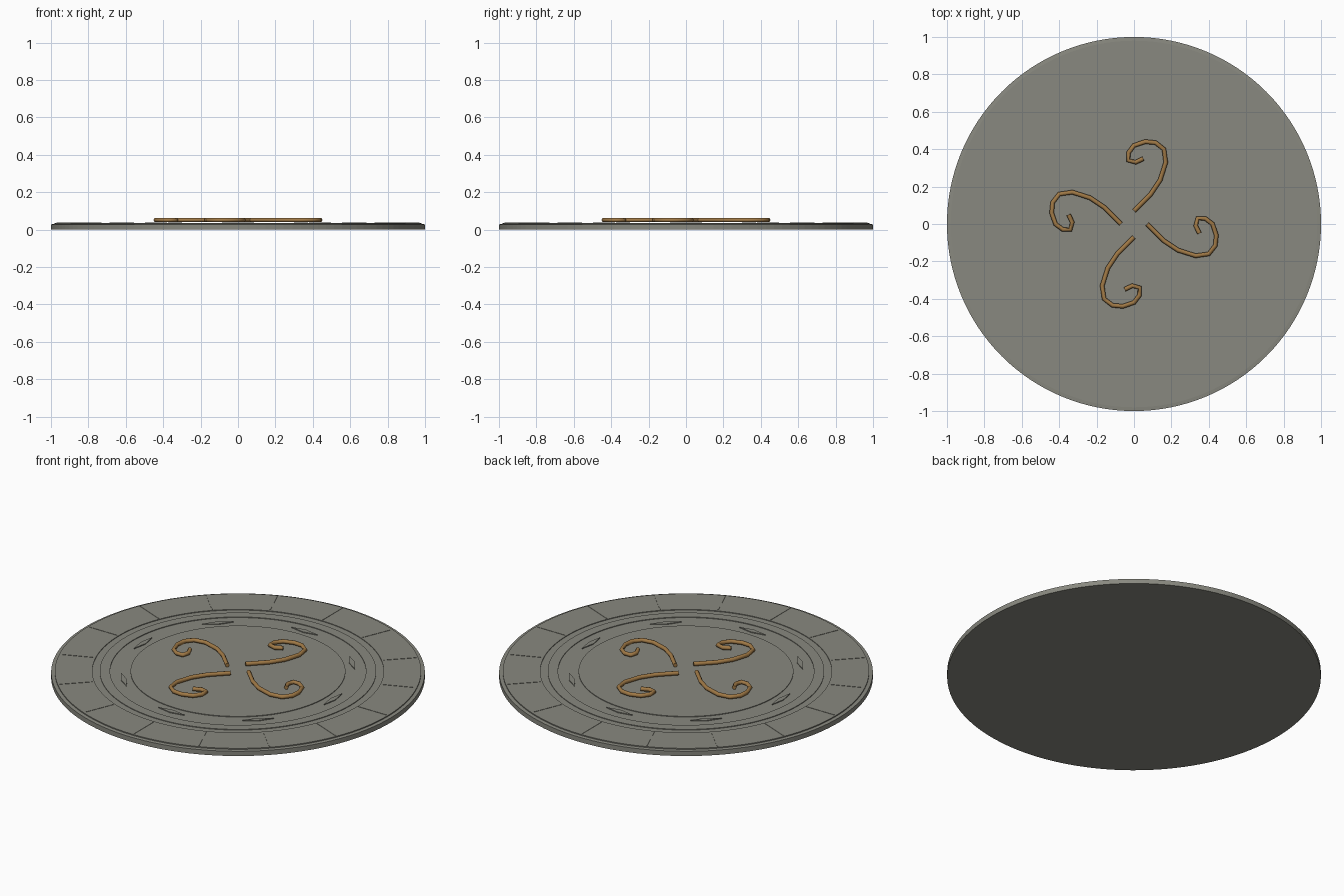
import bpy, bmesh, math
from mathutils import Matrix, Vector

cube = bpy.data.objects.get("Cube")
if cube:
    bpy.data.objects.remove(cube, do_unlink=True)


def material(name, rgb):
    m = bpy.data.materials.new(name)
    m.use_nodes = True
    m.diffuse_color = (*rgb, 1)
    m.node_tree.nodes["Principled BSDF"].inputs["Base Color"].default_value = (*rgb, 1)
    return m


stone = material("grey stone", (0.25, 0.25, 0.215))
bronze = material("bronze", (0.35, 0.19, 0.06))
dark = material("dark metal", (0.04, 0.04, 0.037))


def finish(name, bm, mat):
    bmesh.ops.recalc_face_normals(bm, faces=bm.faces)
    mesh = bpy.data.meshes.new(name)
    bm.to_mesh(mesh)
    bm.free()
    mesh.materials.append(mat)
    ob = bpy.data.objects.new(name, mesh)
    bpy.context.collection.objects.link(ob)
    return ob


# Round slab with shallow concentric steps, as one turned profile
TOP, LOW = 0.036, 0.032
profile = [(0, 0), (1, 0), (1, 0.028), (0.98, 0.03), (0.98, TOP),
           (0.78, TOP), (0.78, LOW), (0.74, LOW), (0.74, TOP),
           (0.685, TOP), (0.685, LOW), (0.575, LOW), (0.575, TOP), (0, TOP)]
bm = bmesh.new()
verts = [bm.verts.new((r, 0, z)) for r, z in profile]
edges = [bm.edges.new(pair) for pair in zip(verts, verts[1:])]
bmesh.ops.spin(bm, geom=verts + edges, axis=(0, 0, 1), cent=(0, 0, 0),
               angle=math.tau, steps=128)
bmesh.ops.remove_doubles(bm, verts=bm.verts, dist=1e-5)
slab = finish("stone_disc", bm, stone)

# Radial joints on the rim
for i in range(16):
    bm = bmesh.new()
    bmesh.ops.create_cube(bm, size=1)
    bmesh.ops.scale(bm, vec=(0.18, 0.005, 0.004), verts=bm.verts)
    bmesh.ops.translate(bm, vec=(0.88, 0, TOP), verts=bm.verts)
    joint = finish(f"rim_joint_{i + 1}", bm, stone)
    joint.rotation_euler.z = math.tau * i / 16


# Ring of diamonds: flat stone ones alternate with raised dark frames
def diamond(name, angle, z, height, mat, border=0):
    bm = bmesh.new()
    corners = [(0.016, 0), (0, 0.085), (-0.016, 0), (0, -0.085)]
    face = bm.faces.new([bm.verts.new((x, y, 0)) for x, y in corners])
    if border:
        bmesh.ops.inset_region(bm, faces=[face], thickness=border, use_even_offset=True)
        bmesh.ops.delete(bm, geom=[face], context='FACES')
    top = bmesh.ops.extrude_face_region(bm, geom=bm.faces[:])["geom"]
    bmesh.ops.translate(bm, vec=(0, 0, height),
                        verts=[g for g in top if isinstance(g, bmesh.types.BMVert)])
    place = Matrix.Rotation(angle, 4, 'Z') @ Matrix.Translation(Vector((0.62, 0, z)))
    bmesh.ops.transform(bm, matrix=place, verts=bm.verts)
    finish(name, bm, mat)


for i in range(16):
    angle = math.tau * i / 16
    if i % 2:
        diamond(f"diamond_frame_{i + 1}", angle, 0.043, 0.006, dark, 0.006)
    else:
        diamond(f"diamond_plate_{i + 1}", angle, 0.031, 0.006, stone)

# Four bronze scrolls curling round the centre
path = [(0, 0.07), (0.09, 0.16), (0.14, 0.235), (0.17, 0.33), (0.16, 0.4),
        (0.115, 0.435), (0.06, 0.44), (0, 0.42), (-0.03, 0.38), (-0.03, 0.34),
        (0.01, 0.33), (0.05, 0.35)]
for i in range(4):
    curve = bpy.data.curves.new(f"scroll_{i + 1}", 'CURVE')
    curve.dimensions = '3D'
    curve.bevel_depth = 0.012
    curve.bevel_resolution = 1
    curve.use_fill_caps = True
    spline = curve.splines.new('POLY')
    spline.points.add(len(path) - 1)
    for point, (x, y) in zip(spline.points, path):
        point.co = (x, y, 0.051, 1)
    curve.materials.append(bronze)
    scroll = bpy.data.objects.new(f"scroll_{i + 1}", curve)
    scroll.rotation_euler.z = i * math.pi / 2
    bpy.context.collection.objects.link(scroll)
